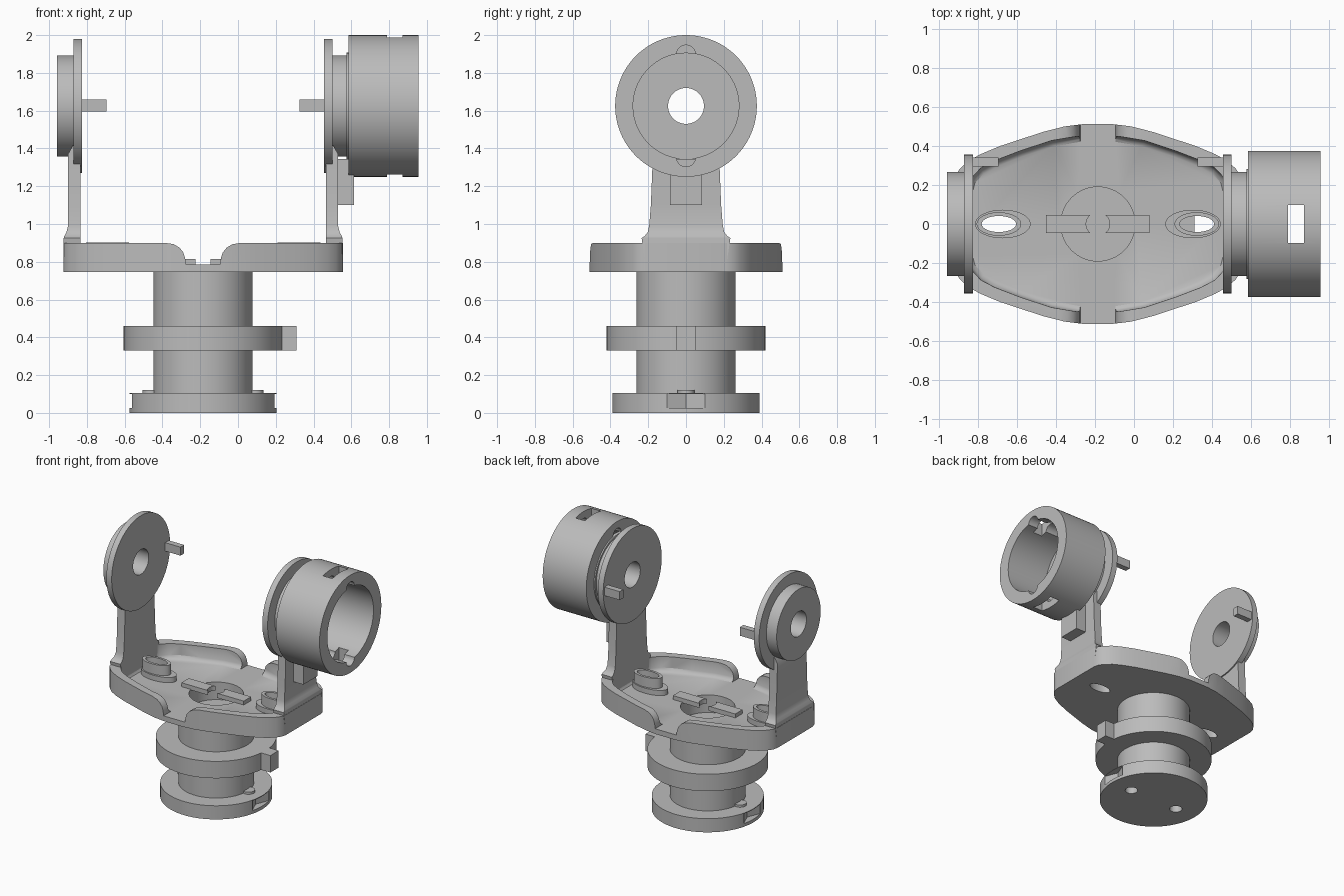
import bpy, bmesh, math

if "Cube" in bpy.data.objects:
    bpy.data.objects.remove(bpy.data.objects["Cube"], do_unlink=True)

grey = bpy.data.materials.new("plain_grey")
grey.use_nodes = True
grey.diffuse_color = (0.5, 0.5, 0.5, 1)
grey.node_tree.nodes["Principled BSDF"].inputs["Base Color"].default_value = (0.5, 0.5, 0.5, 1)

CX = -0.185      # axis of the turntable
AXIS_Z = 1.625   # height of the tilt axis


def finish(name, bm):
    bmesh.ops.recalc_face_normals(bm, faces=bm.faces)
    mesh = bpy.data.meshes.new(name)
    bm.to_mesh(mesh)
    bm.free()
    mesh.materials.append(grey)
    ob = bpy.data.objects.new(name, mesh)
    bpy.context.collection.objects.link(ob)
    return ob


def skin(name, rings):
    """Closed solid through a stack of matching point rings."""
    bm = bmesh.new()
    rows = [[bm.verts.new(p) for p in ring] for ring in rings]
    n = len(rows[0])
    for low, high in zip(rows, rows[1:]):
        for i in range(n):
            j = (i + 1) % n
            bm.faces.new((low[i], low[j], high[j], high[i]))
    bm.faces.new(rows[0])
    bm.faces.new(rows[-1])
    return finish(name, bm)


def prism(name, pts, a, b, axis="z"):
    place = {"x": lambda p, t: (t, p[0], p[1]),
             "y": lambda p, t: (p[0], t, p[1]),
             "z": lambda p, t: (p[0], p[1], t)}[axis]
    return skin(name, [[place(p, t) for p in pts] for t in (a, b)])


def oval(u, v, ru, rv=None, n=64):
    rv = rv or ru
    return [(u + ru * math.cos(math.tau * i / n), v + rv * math.sin(math.tau * i / n))
            for i in range(n)]


def box(name, x0, x1, y0, y1, z0, z1):
    return prism(name, [(x0, y0), (x1, y0), (x1, y1), (x0, y1)], z0, z1)


def four_way(quarter):
    """Mirror a quarter outline, listed from the end to the side, around the axis."""
    half = quarter + [(-x, y) for x, y in reversed(quarter)]
    loop = half + [(x, -y) for x, y in reversed(half)]
    return [(CX + x, y) for x, y in loop]


def boolean(ob, tools, op="DIFFERENCE"):
    bpy.context.view_layer.objects.active = ob
    for tool in tools:
        mod = ob.modifiers.new("cut", "BOOLEAN")
        mod.operation, mod.solver, mod.object = op, "EXACT", tool
        bpy.ops.object.modifier_apply(modifier=mod.name)
        bpy.data.objects.remove(tool, do_unlink=True)
    return ob


# Base disc with side notches, drilled holes and small round studs
base = prism("base_disc", oval(CX, 0, 0.39, n=96), 0, 0.105)
cuts = []
for s in (1, -1):
    notch = [(CX + s * 0.335, 0), (CX + s * 0.375, -0.1), (CX + s * 0.45, -0.1),
             (CX + s * 0.45, 0.1), (CX + s * 0.375, 0.1)]
    cuts.append(prism("notch_cutter", notch, 0.025, 0.1))
    cuts.append(prism("hole_cutter", oval(CX + s * 0.21, 0, 0.045, n=32), -0.05, 0.09))
    prism("base_stud", oval(CX + s * 0.275, 0, 0.045, n=32), 0.1, 0.122)
boolean(base, cuts)

# Hub column, collar and collar tab
hub = prism("hub_column", oval(CX, 0, 0.263, n=96), 0.1, 0.75)
boolean(hub, [prism("bore_cutter", oval(CX, 0, 0.19), 0.65, 0.9)])
prism("collar", oval(CX, 0, 0.42, n=96), 0.33, 0.46)
box("collar_tab", 0.2, 0.31, -0.05, 0.05, 0.33, 0.46)

# Tray with a raised rim and a dished floor
outer = four_way([(.74, .21), (.73, .25), (.705, .285), (.66, .325), (.6, .358),
                  (.5, .4), (.28, .472), (.17, .5), (.08, .511)])
wall_top = [(.655, .2), (.645, .24), (.6, .288), (.53, .325), (.4, .375), (.24, .428), (.1, .452)]
tray = prism("tray", outer, 0.745, 0.9)
pocket_rings = []
for z, inset in ((0.785, 0.03), (0.795, 0.014), (0.815, 0.003), (0.95, 0)):
    pocket_rings.append([(x, y, z) for x, y in
                         four_way([(x - inset * 0.5, y - inset) for x, y in wall_top])])
pocket = skin("pocket_cutter", pocket_rings)

# Curved rim gaps at the front and back
gap_half = [(.09, .785), (.095, .82), (.105, .85), (.125, .875), (.155, .893), (.2, .9), (.2, .95)]
gap = [(CX + x, z) for x, z in gap_half] + [(CX - x, z) for x, z in reversed(gap_half)]
cuts = [pocket, prism("gap_cutter", gap, -0.7, 0.7, "y"),
        prism("bore_cutter", oval(CX, 0, 0.19), 0.6, 0.95)]
cuts += [prism("slot_cutter", oval(CX + s * 0.507, 0, 0.088, 0.041), 0.6, 0.95) for s in (1, -1)]
boolean(tray, cuts)

for s in (1, -1):
    side = "left" if s > 0 else "right"

    def X(d):
        return CX + s * d

    # Oval mounting bosses on the tray floor
    for part, d, ru, rv, top in (("boss_foot", 0.487, 0.142, 0.073, 0.825),
                                 ("boss_ring", 0.507, 0.114, 0.06, 0.902)):
        boss = prism(f"{side}_{part}", oval(X(d), 0, ru, rv), 0.78, top)
        boolean(boss, [prism("slot_cutter", oval(X(0.507), 0, 0.088, 0.041), 0.6, 1)])

    # Bar across the bore, with a hollowed inner end
    bar = box(f"{side}_bore_bar", *sorted((X(0.035), X(0.265))), -0.045, 0.045, 0.78, 0.815)
    boolean(bar, [prism("bar_cutter", oval(CX, 0, 0.06), 0.7, 0.9)])

    # Upright arm with a flared foot
    sections = [(.76, .21, .738), (.925, .235, .738), (.935, .22, .735), (.955, .203, .724),
                (.99, .195, .715), (1.1, .186, .715), (1.3, .178, .715), (1.37, .176, .715),
                (1.415, .176, .69)]
    skin(f"{side}_arm", [[(X(.65), -w, z), (X(d), -w, z), (X(d), w, z), (X(.65), w, z)]
                         for z, w, d in sections])

    # Bearing disc and boss on the tilt axis
    for part, a, b, r in (("bearing_disc", .64, .685, .355), ("bearing_boss", .68, .772, .267)):
        disc = prism(f"{side}_{part}", oval(0, AXIS_Z, r, n=96), X(a), X(b), "x")
        boolean(disc, [prism("axle_cutter", oval(0, AXIS_Z, 0.095), X(0.5), X(0.9), "x")])

    # Stop pin pointing inwards
    box(f"{side}_stop_pin", *sorted((X(0.51), X(0.65))), 0.295, 0.34, 1.595, 1.66)

# Hollow drum with keyways and a slot through both walls
drum = prism("drum", oval(0, AXIS_Z, 0.375, n=96), 0.585, 0.955, "x")
cuts = [prism("bore_cutter", oval(0, AXIS_Z, 0.28, n=96), 0.5, 1.1, "x")]
cuts += [prism("key_cutter", oval(0, AXIS_Z + k * 0.272, 0.05, n=32), 0.5, 1.1, "x") for k in (1, -1)]
cuts.append(box("slot_cutter", 0.79, 0.87, -0.097, 0.097, 1, 2.2))
boolean(drum, cuts)
seat = prism("drum_seat", oval(0, AXIS_Z, 0.282, n=96), 0.575, 0.6, "x")
boolean(seat, [prism("axle_cutter", oval(0, AXIS_Z, 0.095), 0.4, 0.8, "x")])

# Stop block on the outside of the left arm
box("stop_block", 0.52, 0.615, -0.085, 0.085, 1.1, 1.345)

# Smooth curved walls, keep edges crisp
bpy.ops.object.select_all(action="DESELECT")
for ob in bpy.context.scene.objects:
    if ob.type == "MESH" and grey.name in ob.data.materials:
        ob.select_set(True)
        bpy.context.view_layer.objects.active = ob
bpy.ops.object.shade_smooth_by_angle(angle=math.radians(30))
